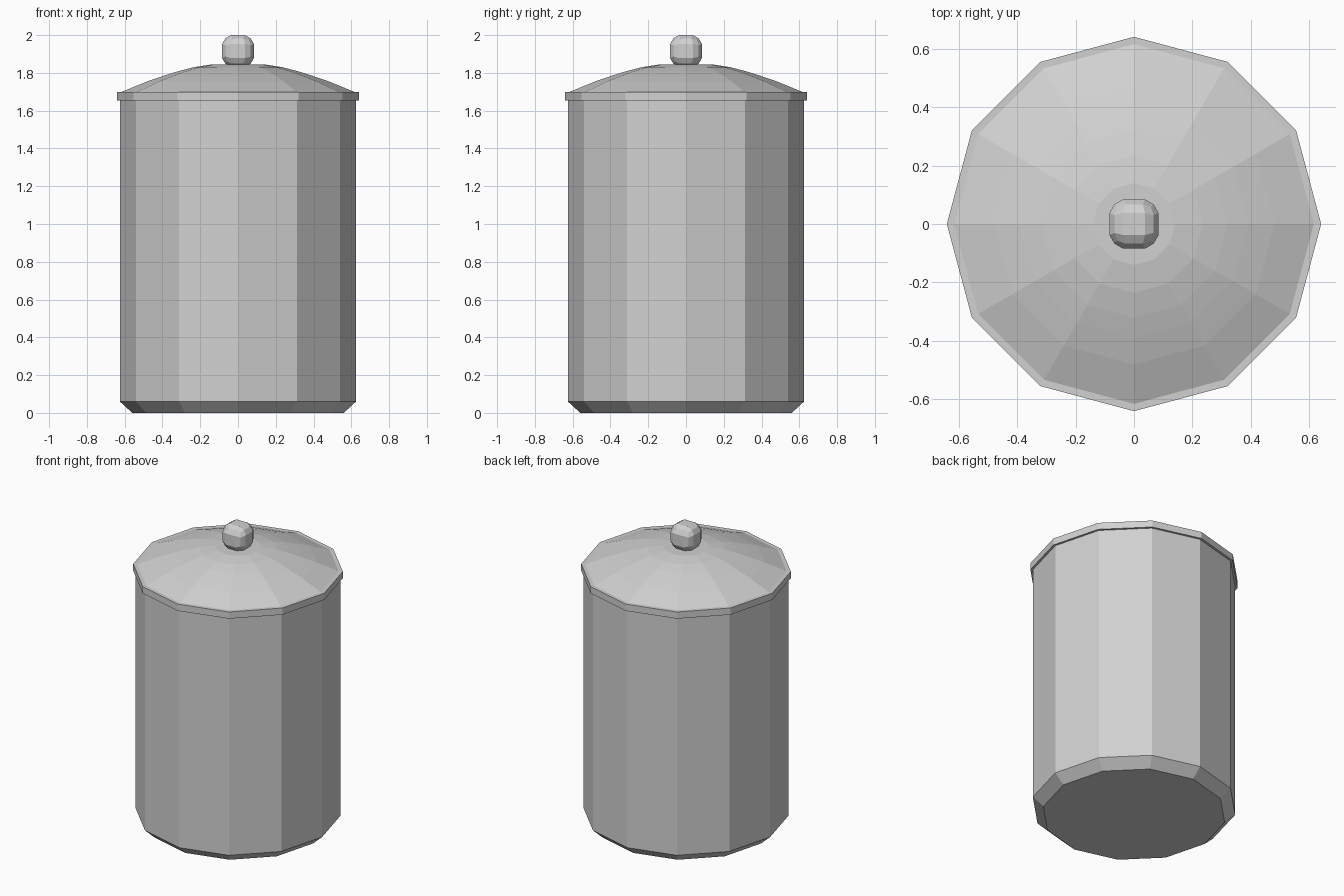
import bpy, bmesh, math
from mathutils import Vector

old = bpy.data.objects.get("Cube")
if old:
    bpy.data.objects.remove(old, do_unlink=True)

SIDES = 12

# Single light grey material
grey = bpy.data.materials.new("light_grey")
grey.use_nodes = True
colour = (0.64, 0.64, 0.64, 1)
grey.diffuse_color = colour
grey.node_tree.nodes["Principled BSDF"].inputs["Base Color"].default_value = colour


def finish(name, bm):
    """Turn a bmesh into a flat-shaded object."""
    bmesh.ops.recalc_face_normals(bm, faces=bm.faces)
    mesh = bpy.data.meshes.new(name)
    bm.to_mesh(mesh)
    bm.free()
    mesh.materials.append(grey)
    obj = bpy.data.objects.new(name, mesh)
    bpy.context.collection.objects.link(obj)
    return obj


def lathe(name, profile):
    """Revolve (radius, height) points around z and cap both ends."""
    bm = bmesh.new()
    rings = []
    for r, z in profile:
        angles = [math.tau * i / SIDES for i in range(SIDES)]
        rings.append([bm.verts.new((r * math.cos(a), r * math.sin(a), z)) for a in angles])
    for low, high in zip(rings, rings[1:]):
        for i in range(SIDES):
            j = (i + 1) % SIDES
            bm.faces.new((low[i], low[j], high[j], high[i]))
    bm.faces.new(rings[0][::-1])
    bm.faces.new(rings[-1])
    return finish(name, bm)


# Canister body with a chamfered foot
lathe("canister_body", [(0.56, 0), (0.625, 0.06), (0.625, 1.67)])

# Lid: overhanging rim, then a shallow dome with a flat top
lathe("lid", [(0.64, 1.655), (0.64, 1.70), (0.615, 1.70), (0.48, 1.755),
              (0.39, 1.786), (0.32, 1.808), (0.235, 1.83), (0.14, 1.845)])

# Knob: a cube with three faces per edge, rounded into a ball
HALF = 0.084
INNER = 0.45
bm = bmesh.new()
bmesh.ops.create_cube(bm, size=2)
bmesh.ops.subdivide_edges(bm, edges=bm.edges[:], cuts=2, use_grid_fill=True)
radius = HALF * math.sqrt(1 + 2 * INNER ** 2)
for v in bm.verts:
    p = Vector([c if abs(c) > 0.9 else math.copysign(INNER, c) for c in v.co])
    v.co = p.normalized() * radius
knob = finish("lid_knob", bm)
knob.location.z = 2 - HALF
